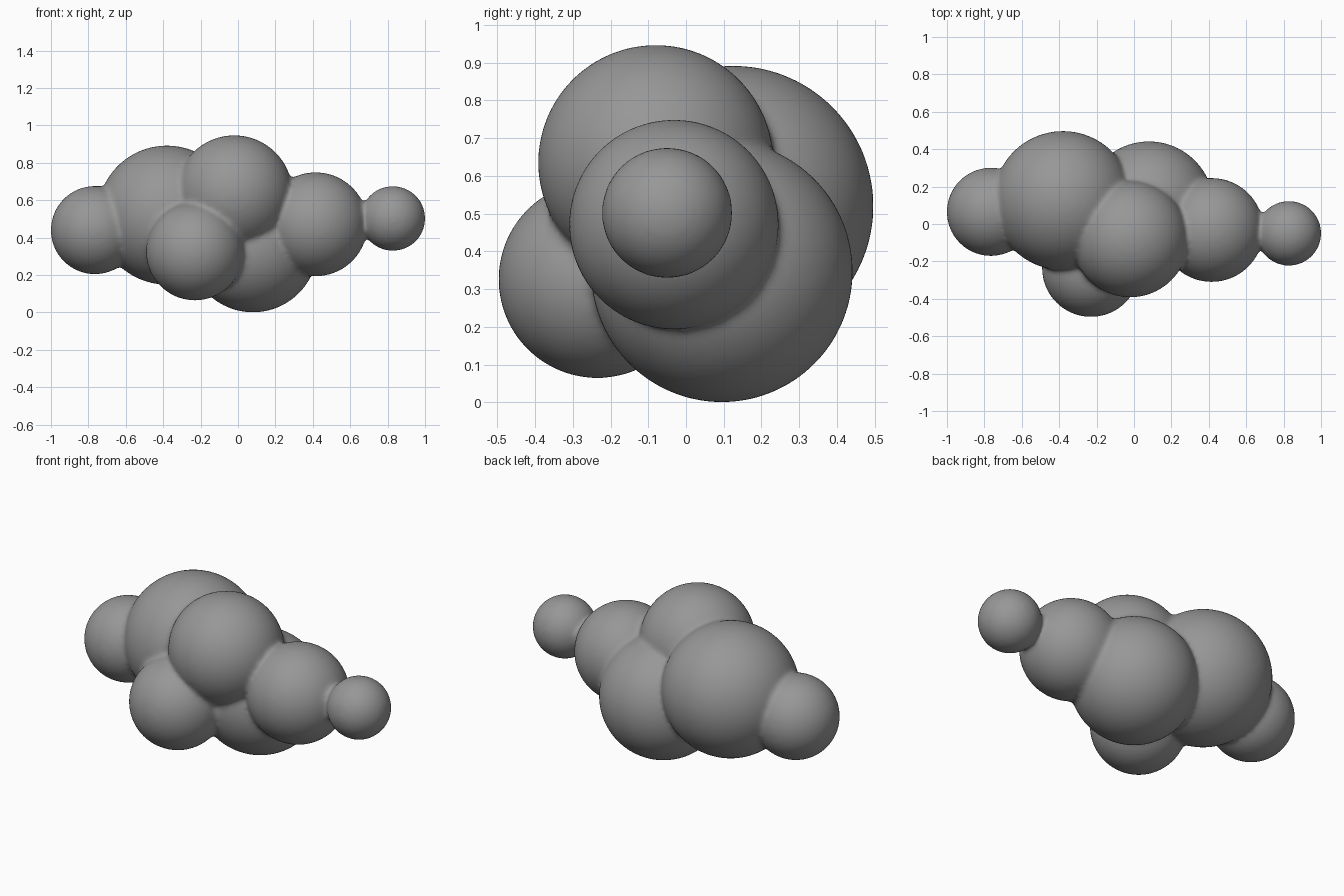
import bpy
import bmesh
from mathutils import Matrix

cube = bpy.data.objects.get("Cube")
if cube:
    bpy.data.objects.remove(cube, do_unlink=True)

# Single plain grey clay colour
GREY = (0.31, 0.31, 0.31, 1.0)
mat = bpy.data.materials.new("grey clay")
mat.use_nodes = True
mat.diffuse_color = GREY
mat.node_tree.nodes["Principled BSDF"].inputs["Base Color"].default_value = GREY

# Lobes of the cluster: centre and radius
LOBES = {
    "left_end": ((0.828, -0.05, 0.502), 0.173),
    "left_middle": ((0.415, -0.032, 0.471), 0.278),
    "top": ((-0.02, -0.08, 0.635), 0.312),
    "bottom": ((0.08, 0.095, 0.347), 0.347),
    "front": ((-0.23, -0.235, 0.326), 0.262),
    "right_main": ((-0.38, 0.125, 0.52), 0.372),
    "right_end": ((-0.765, 0.065, 0.44), 0.236),
}

bm = bmesh.new()
for centre, radius in LOBES.values():
    bmesh.ops.create_icosphere(bm, subdivisions=5, radius=radius,
                               matrix=Matrix.Translation(centre))
mesh = bpy.data.meshes.new("lobed_cluster")
bm.to_mesh(mesh)
bm.free()
mesh.materials.append(mat)
cluster = bpy.data.objects.new("lobed_cluster", mesh)
bpy.context.collection.objects.link(cluster)

# Fuse the lobes into one skin and soften the creases between them
fuse = cluster.modifiers.new("fuse", "REMESH")
fuse.mode = "VOXEL"
fuse.voxel_size = 0.013
fuse.use_smooth_shade = True
soften = cluster.modifiers.new("soften", "SMOOTH")
soften.factor = 0.5
soften.iterations = 10
